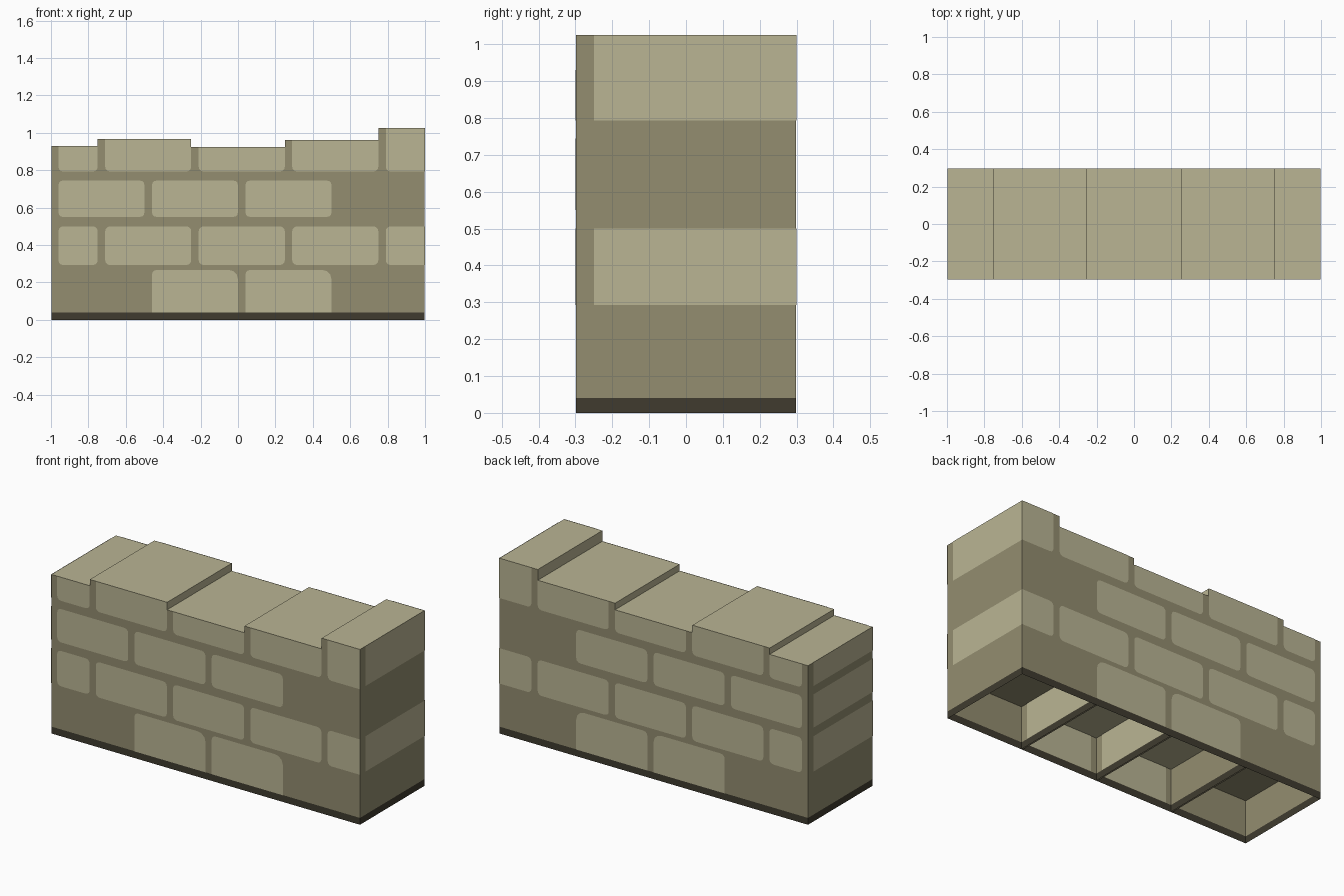
import bpy, bmesh, math
from mathutils import Vector

cube = bpy.data.objects.get("Cube")
if cube:
    bpy.data.objects.remove(cube, do_unlink=True)

X, Y, Z = Vector((1, 0, 0)), Vector((0, 1, 0)), Vector((0, 0, 1))
HALF_X, HALF_Y, BASE, CEILING = 1.0, 0.3, 0.04, 0.25
GAP = 0.002  # how far painted bricks stand off the mortar


def material(name, rgb):
    m = bpy.data.materials.new(name)
    m.use_nodes = True
    m.diffuse_color = (*rgb, 1)
    m.node_tree.nodes["Principled BSDF"].inputs["Base Color"].default_value = (*rgb, 1)
    return m


BRICK, MORTAR, DARK = 0, 1, 2
materials = [material("sandstone_brick", (0.491, 0.462, 0.296)),
             material("mortar", (0.292, 0.266, 0.162)),
             material("dark_footing", (0.050, 0.044, 0.028))]


def finish(name, bm):
    mesh = bpy.data.meshes.new(name)
    bm.to_mesh(mesh)
    bm.free()
    for m in materials:
        mesh.materials.append(m)
    obj = bpy.data.objects.new(name, mesh)
    bpy.context.collection.objects.link(obj)
    return obj


def cut_footing(bm):
    geom = bm.verts[:] + bm.edges[:] + bm.faces[:]
    bmesh.ops.bisect_plane(bm, geom=geom, plane_co=Z * BASE, plane_no=Z)
    for f in bm.faces:
        if f.calc_center_median().z < BASE:
            f.material_index = DARK


def plate(bm, normal, offset, u0, u1, z0, z1, radii):
    """Flat brick face; radii run bottom left, bottom right, top right, top left."""
    side = Z.cross(normal)
    verts = []
    corners = [(u0, z0, 1, 1), (u1, z0, -1, 1), (u1, z1, -1, -1), (u0, z1, 1, -1)]
    for i, ((u, z, su, sz), r) in enumerate(zip(corners, radii)):
        steps = 3 if r else 0
        for k in range(steps + 1):
            a = math.pi * (1 + i / 2 + (k / steps / 2 if r else 0))
            cu, cz = u + su * r + r * math.cos(a), z + sz * r + r * math.sin(a)
            verts.append(bm.verts.new(normal * offset + side * cu + Z * cz))
    bm.faces.new(verts).material_index = BRICK


# Wall shell: stepped skyline pushed through the depth, open underneath
tops = [(-1, -0.75, 0.93), (-0.75, -0.25, 0.967), (-0.25, 0.25, 0.923),
        (0.25, 0.75, 0.962), (0.75, 1, 1.025)]
edge_x, edge_y = HALF_X - GAP, HALF_Y - GAP
outline = [(-edge_x, 0)]
for a, b, h in tops:
    outline += [(max(a, -edge_x), h), (min(b, edge_x), h)]
outline.append((edge_x, 0))
bm = bmesh.new()
front = [bm.verts.new((x, -edge_y, z)) for x, z in outline]
back = [bm.verts.new((x, edge_y, z)) for x, z in outline]
bm.faces.new(front[::-1])
bm.faces.new(back)
for i in range(len(outline) - 1):
    bm.faces.new((front[i], front[i + 1], back[i + 1], back[i]))
bm.normal_update()
for f in bm.faces:
    c = f.calc_center_median()
    step = abs(f.normal.x) > 0.5 and abs(c.x) < 0.9
    f.material_index = BRICK if f.normal.z > 0.5 or step else MORTAR
cut_footing(bm)
finish("wall_shell", bm)

# Long side bricks, alike on front and back: x0, x1, z0, z1, corner radii
R, BIG = 0.025, 0.05
ALL = (R, R, R, R)
bricks = []
for a, b, h in tops:
    last = b == 1
    bricks.append((a + 0.04, b, 0.793, h, (R, 0 if last else R, 0, 0)))
    bricks.append((a + 0.04, b, 0.293, 0.5, (R, 0, 0, R) if last else ALL))
for a in (-1, -0.5, 0):
    bricks.append((a + 0.04, a + 0.5, 0.55, 0.745, ALL))
low_bricks = [(a + 0.04, a + 0.5) for a in (-0.5, 0)]
for a, b in low_bricks:
    bricks.append((a, b, BASE, 0.267, (0, 0, BIG, R)))

for name, normal in (("front_bricks", -Y), ("back_bricks", Y)):
    bm = bmesh.new()
    for a, b, z0, z1, (bl, br, tr, tl) in bricks:
        if normal.y > 0:
            plate(bm, normal, HALF_Y, -b, -a, z0, z1, (br, bl, tl, tr))
        else:
            plate(bm, normal, HALF_Y, a, b, z0, z1, (bl, br, tr, tl))
    finish(name, bm)

# End bricks, with a mortar joint on one side only
SHARP = (0, 0, 0, 0)
end_rows = {"left_end_bricks": (X, [(0.293, 0.5), (0.793, 1.025)]),
            "right_end_bricks": (-X, [(0.293, 0.5), (0.55, 0.745), (0.793, 0.93)])}
for name, (normal, rows) in end_rows.items():
    bm = bmesh.new()
    for z0, z1 in rows:
        plate(bm, normal, HALF_X, -0.25, HALF_Y, z0, z1, SHARP)
    finish(name, bm)

# Four hollow cells under the wall, with inward faces
IN = 0.004
for i, x0 in enumerate((-1, -0.5, 0, 0.5)):
    x1, middle = x0 + 0.5, i in (1, 2)
    bm = bmesh.new()
    ring = [(x0 + IN, -HALF_Y + IN), (x1 - IN, -HALF_Y + IN),
            (x1 - IN, HALF_Y - IN), (x0 + IN, HALF_Y - IN)]
    low = [bm.verts.new((x, y, 0)) for x, y in ring]
    high = [bm.verts.new((x, y, CEILING)) for x, y in ring]
    for k in range(4):
        n = (k + 1) % 4
        bm.faces.new((low[n], low[k], high[k], high[n])).material_index = MORTAR
    bm.faces.new(high[::-1]).material_index = BRICK if middle else MORTAR
    cut_footing(bm)
    wall = HALF_Y - IN - GAP
    if middle:
        a, b = low_bricks[i - 1]
        b -= IN
        plate(bm, Y, -wall, -b, -a, BASE, CEILING, SHARP)
        plate(bm, -Y, -wall, a, b, BASE, CEILING, SHARP)
    if x0 >= 0:
        plate(bm, X, x0 + IN + GAP, -0.25, wall, BASE, CEILING, SHARP)
    if x1 <= 0:
        plate(bm, -X, -(x1 - IN - GAP), -0.25, wall, BASE, CEILING, SHARP)
    finish(f"hollow_cell_{i + 1}", bm)
